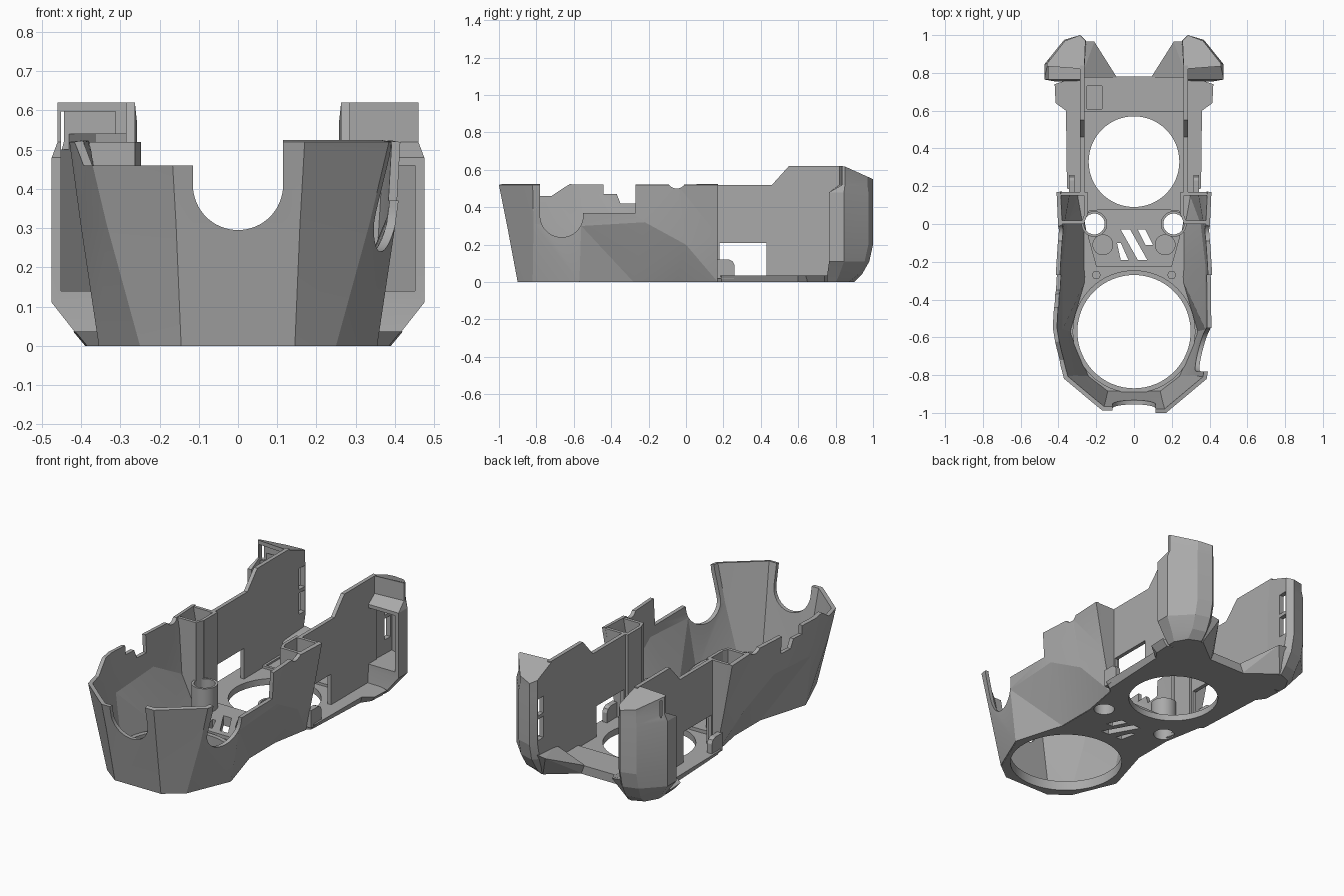
import bpy, bmesh, math

if "Cube" in bpy.data.objects:
    bpy.data.objects.remove(bpy.data.objects["Cube"])

grey = bpy.data.materials.new("plain_grey")
grey.use_nodes = True
grey.diffuse_color = (0.4, 0.4, 0.4, 1)
grey.node_tree.nodes["Principled BSDF"].inputs["Base Color"].default_value = (0.4, 0.4, 0.4, 1)


def finish(name, bm):
    bmesh.ops.recalc_face_normals(bm, faces=bm.faces)
    me = bpy.data.meshes.new(name)
    bm.to_mesh(me)
    bm.free()
    me.materials.append(grey)
    ob = bpy.data.objects.new(name, me)
    bpy.context.collection.objects.link(ob)
    return ob


def loft(name, rings, closed=True, split=False):
    """Skin equal-length rings of 3D points; closed lofts get end caps."""
    bm = bmesh.new()
    vs = [[bm.verts.new(p) for p in r] for r in rings]
    n = len(rings[0])
    for a, b in zip(vs, vs[1:]):
        for i in range(n if closed else n - 1):
            j = (i + 1) % n
            bm.faces.new((a[i], a[j], b[j], b[i]))
    if closed:
        bm.faces.new(vs[0])
        bm.faces.new(vs[-1])
    if split:
        bmesh.ops.triangulate(bm, faces=bm.faces, quad_method="SHORT_EDGE")
    return finish(name, bm)


def prism(name, pts, lo, hi, axis="z"):
    """Extrude a 2D outline along an axis (x: outline is y,z; y: outline is x,z)."""
    place = {"x": lambda p, h: (h, p[0], p[1]),
             "y": lambda p, h: (p[0], h, p[1]),
             "z": lambda p, h: (p[0], p[1], h)}[axis]
    return loft(name, [[place(p, h) for p in pts] for h in (lo, hi)])


def box(name, x, y, z):
    return prism(name, [(x[0], y[0]), (x[1], y[0]), (x[1], y[1]), (x[0], y[1])], *z)


def disc(cx, cy, r, n=64):
    return [(cx + r * math.cos(math.tau * i / n), cy + r * math.sin(math.tau * i / n)) for i in range(n)]


def hull(name, pts):
    bm = bmesh.new()
    for p in pts:
        bm.verts.new(p)
    bmesh.ops.convex_hull(bm, input=bm.verts)
    return finish(name, bm)


def apply(ob, kind, **settings):
    mod = ob.modifiers.new(kind, kind)
    for key, value in settings.items():
        setattr(mod, key, value)
    bpy.context.view_layer.objects.active = ob
    bpy.ops.object.modifier_apply(modifier=mod.name)


def cut(ob, *cutters):
    for c in cutters:
        apply(ob, "BOOLEAN", operation="DIFFERENCE", object=c, solver="EXACT")
        bpy.data.objects.remove(c)


def mirrored(pts):
    return pts + [(-p[0], *p[1:]) for p in reversed(pts)]


# Faceted front shell: half outlines at the bottom, the crease and the rim
bottom = [(.31, .17), (.27, -.05), (.27, -.28), (.355, -.57), (.25, -.82), (.145, -.90)]
crease = [(.36, .17, .25), (.375, 0, .2), (.40, -.22, .32), (.40, -.56, .3), (.335, -.815, .31), (.158, -.958, .31)]
rim = [(.41, .17), (.40, -.05), (.41, -.20), (.43, -.55), (.385, -.82), (.17, -1.0)]
shell = loft("front_shell", [mirrored([(*p, 0) for p in bottom]), mirrored(crease),
                             mirrored([(*p, .52) for p in rim])], closed=False, split=True)
front = min(shell.data.polygons, key=lambda f: f.center.y)
if front.normal.y > 0:
    shell.data.flip_normals()
apply(shell, "SOLIDIFY", thickness=.022, offset=-1, use_even_offset=True)

# Rim cut-outs: front bay, left side bay and step, right side steps
cut(shell,
    prism("c", disc(0, .41, .115), -1.2, -.75, "y"),
    prism("c", [(-.115, .41), (.115, .41), (.115, .7), (-.115, .7)], -1.2, -.75, "y"),
    prism("c", disc(-.665, .355, .115), .2, .6, "x"),
    prism("c", [(-.78, .355), (-.55, .355), (-.55, .7), (-.78, .7)], .2, .6, "x"),
    prism("c", [(-.60, .37), (-.27, .37), (-.27, .7), (-.60, .7)], .2, .6, "x"),
    prism("c", [(-1.2, .46), (-.72, .46), (-.66, .50), (-.61, .53), (-.61, .7), (-1.2, .7)], -.6, -.05, "x"),
    prism("c", [(-.44, .47), (-.37, .47), (-.35, .42), (-.27, .42), (-.27, .7), (-.44, .7)], -.6, -.2, "x"),
    prism("c", disc(-.05, .55, .05), -.6, .6, "x"))

# Base plate with a bevelled rear flange
inset = [(x - .005, y + .005) for x, y in bottom[:0:-1]]
low = inset + [(.305, .165), (.33, .19), (.35, .60), (.385, .65), (.39, .74), (.29, .78), (.10, .78)]
high = inset + [(.305, .165), (.355, .19), (.36, .60), (.415, .64), (.42, .74), (.30, .78), (.10, .78)]
base = loft("base_plate", [[(*p, z) for p in mirrored(o)] for o, z in ((low, 0), (high, .036))])
pad = prism("centre_pad", mirrored([(.10, -.225), (.20, -.225), (.24, -.08), (.24, .07), (.16, .08)]), .03, .055)
ring = prism("front_ring", disc(0, -.57, .325), .002, .055)
tubes = [prism(n + "_screw_tube", disc(x, 0, .068, 48), .002, .19) for n, x in (("left", .21), ("right", -.21))]
big_holes = ((0, -.57, .30), (0, .33, .24), (.21, 0, .055), (-.21, 0, .055))
slots = (((-.07, -.03), (-.02, -.03), (.07, -.19), (.02, -.19)),
         ((.02, -.03), (.06, -.03), (.10, -.11), (.06, -.11)),
         ((-.09, -.10), (-.07, -.10), (-.03, -.19), (-.07, -.19)))
for part in (base, pad, ring, *tubes):
    cut(part, *[prism("c", disc(*h), -.1, .3) for h in big_holes],
        *[prism("c", s, -.1, .2) for s in slots])

# Raised rear deck with a small square recess
deck = box("rear_deck", (-.265, .265), (.595, .78), (.03, .05))
cut(deck, box("c", (-.25, -.17), (.61, .73), (.04, .2)))

for side, s in (("left", 1), ("right", -1)):
    # Small bosses on the floor
    prism(side + "_boss", disc(s * .165, -.11, .055, 32), .03, .065)
    prism(side + "_peg", disc(s * .20, -.27, .022, 24), .03, .055)

    # Rear side wall with a window
    wall = prism(side + "_rear_wall", [(.15, .01), (.15, .52), (.46, .52), (.55, .62), (.84, .62), (.84, .01)],
                 s * .263, s * .285, "x")
    cut(wall, prism("c", [(.18, .036), (.43, .036), (.43, .21), (.18, .21)], s * .2, s * .4, "x"))

    # Post box closing the back of the front shell
    loft(side + "_post_back", [[(s * x, y, z) for x, y in ((.25, .152), (o, .152), (o, .17), (.25, .17))]
                               for z, o in ((.01, .31), (.25, .359), (.52, .408))])
    box(side + "_post_inner", (s * .247, s * .265), (.045, .17), (.03, .52))
    loft(side + "_post_front", [[(s * x, y, z) for x, y in ((.263, 0), (o, 0), (o, .018), (.263, .018))]
                                for z, o in ((.03, .275), (.2, .36), (.52, .395))])
    hull(side + "_post_corner", [(s * x, y, z) for z in (.03, .52) for x, y in (
        (.247, .05), (.263, .05), (.266, .0), (.28, .01))])

    # Rounded fin beside the window
    prism(side + "_fin", [(.165, .02), (.26, .02), (.26, .09), (.25, .11), (.23, .12), (.165, .12)],
          s * .315, s * .345, "x")

    # Hollow rear corner pod
    foot = [(.27, .755), (.39, .755), (.39, .80), (.35, .87), (.28, .90), (.262, .88)]
    flare = [(.265, .76), (.42, .755), (.42, .82), (.36, .92), (.28, .94), (.26, .91)]
    body = [(.265, .765), (.475, .765), (.475, .845), (.37, .975), (.285, 1.0), (.255, .97)]
    head = [(.263, .82), (.46, .835), (.46, .85), (.365, .97), (.285, 1.0), (.257, .97)]

    def slope(y):
        return .62 - max(0, y - .845) * .45

    rings = [[(s * x, y, z) for x, y in o] for o, z in ((foot, 0), (flare, .04))]
    rings.append([(s * x, y - .02 * (y > .9), .11) for x, y in body])
    rings.append([(s * x, y, .2) for x, y in body])
    rings.append([(s * x, y, .48) for x, y in body])
    rings.append([(s * x, y, .52) for x, y in head])
    rings.append([(s * x, y, slope(y)) for x, y in head])
    pod = loft(side + "_rear_pod", rings)
    cavity = [(s * x, y) for x, y in ((.29, .70), (.452, .70), (.452, .845), (.362, .95), (.285, .975), (.28, .84))]
    cut(pod, prism("c", cavity, .14, .46 if s > 0 else .54),
        box("c", (s * .2, s * .33), (.915, .965), (.22, .34)),
        box("c", (s * .2, s * .33), (.915, .965), (.36, .455 if s > 0 else .48)))
    if s < 0:
        cut(pod, box("c", (-.452, -.312), (.70, .87), (.5, .597)))

    # Sloped web joining the deck and the pod
    hull(side + "_rear_web", [(s * x, y, z) for x, y, z in (
        (.11, .775, 0), (.27, .775, 0), (.27, .90, 0), (.09, .775, .05),
        (.21, .965, .13), (.28, .965, .14), (.28, .775, .12), (.20, .775, .06))])

# Lip inside the front wall
box("front_lip", (-.07, .07), (-.905, -.88), (.03, .06))

for ob in bpy.context.scene.objects:
    ob.select_set(ob.type == "MESH")
bpy.context.view_layer.objects.active = base
bpy.ops.object.shade_smooth_by_angle(angle=math.radians(12))
